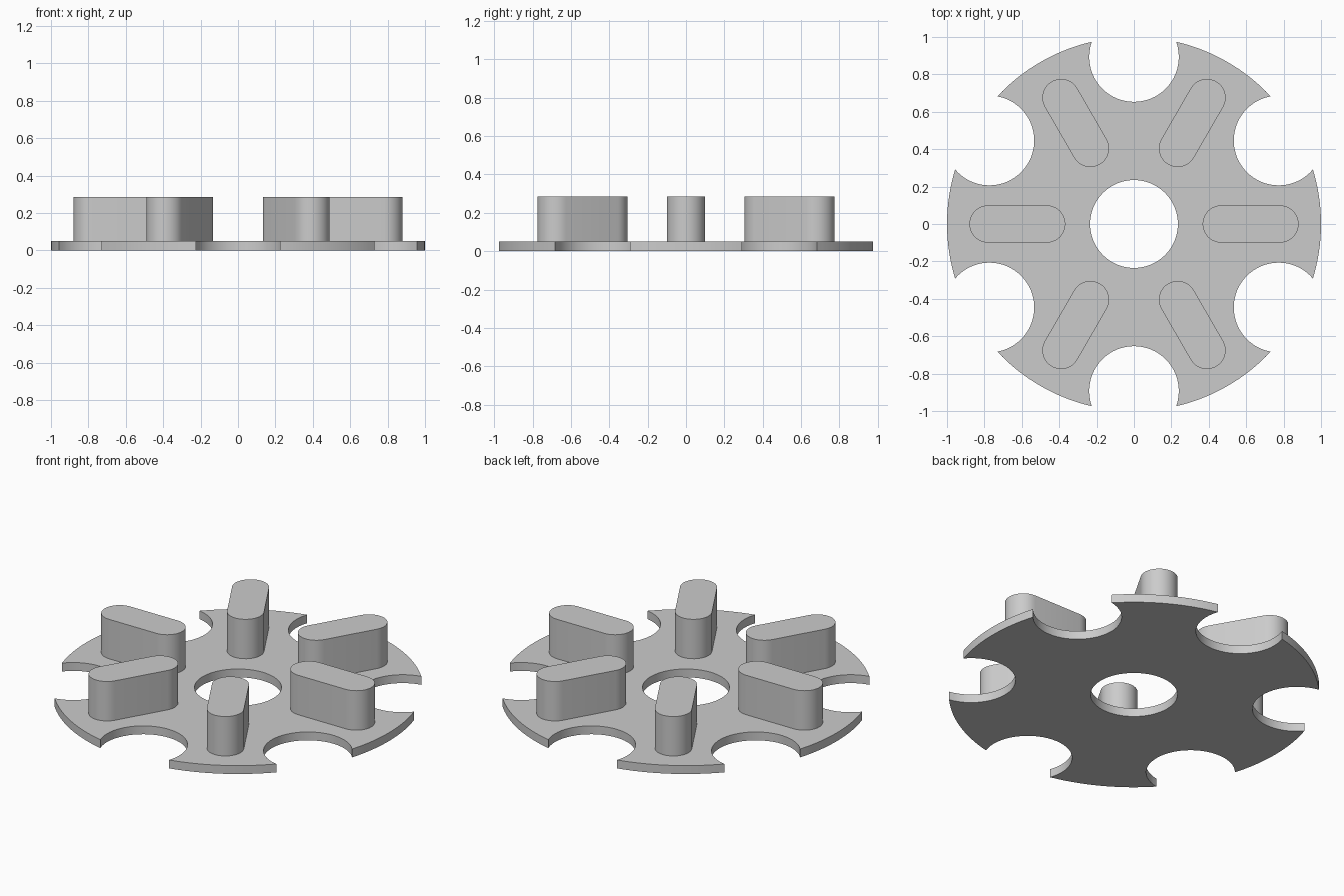
import bpy, bmesh
from math import sin, cos, pi, radians, acos, atan2
from mathutils import Vector

if "Cube" in bpy.data.objects:
    bpy.data.objects.remove(bpy.data.objects["Cube"], do_unlink=True)

PLATE_TOP = 0.05
PEG_TOP = 0.285
NOTCH_DIST, NOTCH_R = 0.893, 0.24
HOLE_R = 0.235
PEG_IN, PEG_OUT, PEG_R = 0.467, 0.78, 0.1

grey = bpy.data.materials.new("plain_grey")
grey.use_nodes = True
grey.diffuse_color = (0.6, 0.6, 0.6, 1)
grey.node_tree.nodes["Principled BSDF"].inputs["Base Color"].default_value = (0.6, 0.6, 0.6, 1)


def arc(cx, cy, r, a0, a1, steps):
    """Points along a circular arc, both ends included."""
    return [Vector((cx + r * cos(a0 + (a1 - a0) * i / steps),
                    cy + r * sin(a0 + (a1 - a0) * i / steps), 0))
            for i in range(steps + 1)]


def turned(points, angle):
    return [Vector((p.x * cos(angle) - p.y * sin(angle),
                    p.x * sin(angle) + p.y * cos(angle), 0)) for p in points]


def prism(name, loops, z0, z1):
    """Fill closed outlines (later ones are holes) and extrude upward."""
    bm = bmesh.new()
    for loop in loops:
        vs = [bm.verts.new((p.x, p.y, z0)) for p in loop]
        for a, b in zip(vs, vs[1:] + vs[:1]):
            bm.edges.new((a, b))
    bmesh.ops.triangle_fill(bm, use_beauty=True, edges=bm.edges[:], normal=(0, 0, 1))
    up = bmesh.ops.extrude_face_region(bm, geom=bm.faces[:], use_keep_orig=True)
    verts = [g for g in up["geom"] if isinstance(g, bmesh.types.BMVert)]
    bmesh.ops.translate(bm, verts=verts, vec=(0, 0, z1 - z0))
    bmesh.ops.recalc_face_normals(bm, faces=bm.faces[:])
    mesh = bpy.data.meshes.new(name)
    bm.to_mesh(mesh)
    bm.free()
    mesh.materials.append(grey)
    obj = bpy.data.objects.new(name, mesh)
    bpy.context.collection.objects.link(obj)
    bpy.ops.object.select_all(action="DESELECT")
    obj.select_set(True)
    bpy.context.view_layer.objects.active = obj
    bpy.ops.object.shade_smooth_by_angle(angle=radians(30))
    return obj


# Scalloped plate: six rim arcs joined by six round notches, with a centre hole
half = acos((1 + NOTCH_DIST ** 2 - NOTCH_R ** 2) / (2 * NOTCH_DIST))
sweep = atan2(sin(half), cos(half) - NOTCH_DIST)
rim = arc(0, 0, 1, half - pi / 3, -half, 16)
notch = arc(NOTCH_DIST, 0, NOTCH_R, -sweep, sweep - 2 * pi, 32)
notch = notch[1:-1]
outline = []
for k in range(6):
    outline += turned(rim + notch, pi / 6 + k * pi / 3)
hole = arc(0, 0, HOLE_R, 0, 2 * pi, 64)[:-1]
prism("scalloped_plate", [outline, hole], 0, PLATE_TOP)

# Six upright rounded pegs, pointing outward
capsule = (arc(PEG_OUT, 0, PEG_R, -pi / 2, pi / 2, 20)
           + arc(PEG_IN, 0, PEG_R, pi / 2, 3 * pi / 2, 20))
for k in range(6):
    prism(f"radial_peg_{k + 1}", [turned(capsule, k * pi / 3)], PLATE_TOP, PEG_TOP)
